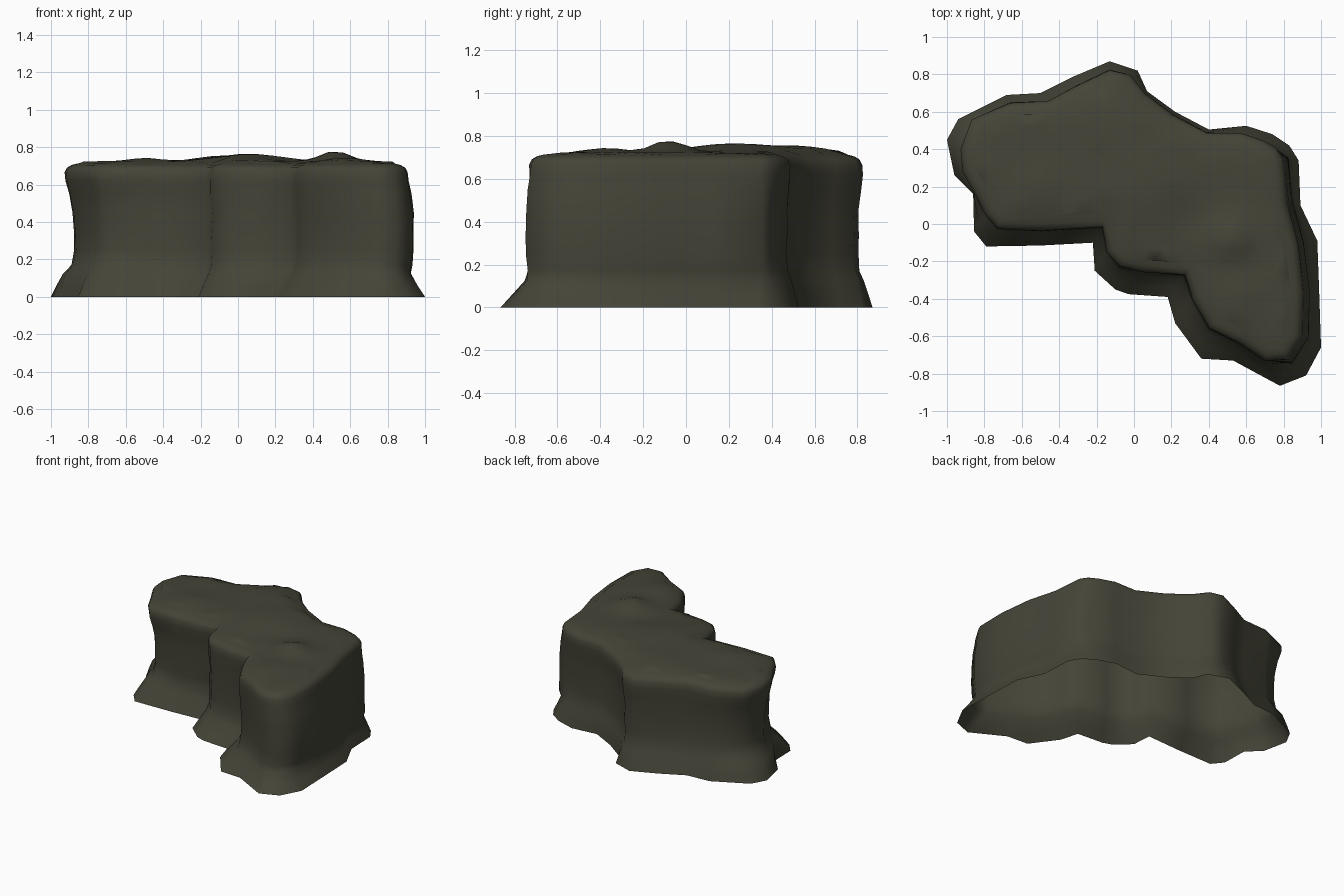
import bpy, bmesh, math
from mathutils import Vector, noise
from mathutils.geometry import delaunay_2d_cdt

if "Cube" in bpy.data.objects:
    bpy.data.objects.remove(bpy.data.objects["Cube"])

# Footprint at the ground and at the rim, counter-clockwise, paired point by point
FOOT = [(-1, .45), (-.96, .26), (-.86, .16), (-.855, -.04), (-.79, -.12), (-.5, -.115), (-.22, -.10),
        (-.21, -.25), (-.1, -.35), (-.03, -.375), (.18, -.39), (.22, -.53), (.36, -.72), (.53, -.73),
        (.78, -.865), (.92, -.81), (1, -.66), (.99, -.36), (.98, -.09), (.89, .1), (.88, .34),
        (.83, .42), (.74, .48), (.6, .525), (.4, .505), (.22, .6), (.07, .71), (.02, .82),
        (-.13, .87), (-.32, .79), (-.5, .7), (-.68, .69), (-.94, .56)]
RIM = [(-.93, .40), (-.92, .28), (-.85, .15), (-.80, .05), (-.73, -.03), (-.5, -.04), (-.17, -.02),
       (-.15, -.15), (-.08, -.23), (.04, -.26), (.27, -.275), (.31, -.40), (.40, -.56), (.56, -.64),
       (.70, -.735), (.83, -.725), (.905, -.6), (.91, -.36), (.88, -.1), (.82, .12), (.80, .35),
       (.76, .41), (.69, .45), (.57, .49), (.39, .49), (.2, .59), (.06, .70), (-.02, .80),
       (-.13, .825), (-.31, .74), (-.46, .66), (-.66, .65), (-.87, .56)]
FOOT = [Vector(p) for p in FOOT]
RIM = [Vector(p) for p in RIM]
N = len(RIM)

# Wall rings: height, blend from foot to rim, waist inset, rim rounding inset
RINGS = [(0, 0, 0, 0), (.06, .42, 0, 0), (.125, .86, .1, 0), (.17, .98, .7, 0), (.25, 1, .95, 0),
         (.34, 1, 1, 0), (.45, 1, .9, 0), (.55, 1, .5, 0), (.62, 1, .1, 0), (.665, 1, 0, .003),
         (.69, 1, 0, .016), (.704, 1, 0, .04), (.712, 1, 0, .07)]

# Bumps on the top: x, y, height, radius
BUMPS = [(.06, .22, .042, .26), (.52, -.08, .058, .11), (-.5, .2, .022, .11), (.3, .05, -.012, .1),
         (-.1, .55, .025, .18), (.57, -.38, .022, .12)]


def outward(pts, i):
    t = (pts[(i + 1) % N] - pts[i - 1]).normalized()
    return Vector((t.y, -t.x))


def waist(p):
    """How far the wall pulls in at mid height: deep on the left, bulging on the right."""
    if p.x < -.7:
        return .055
    if p.x > .75 and p.y < .38:
        return -.028
    return .022 if p.y > .4 else .014


def top_height(p):
    z = .722 + .004 * noise.noise(Vector((p.x * 5, p.y * 5, 3)))
    for x, y, h, r in BUMPS:
        z += h * math.exp(-((p.x - x) ** 2 + (p.y - y) ** 2) / r ** 2)
    return z


bm = bmesh.new()

# Rock walls, open underneath
rings = []
for z, blend, w, d in RINGS:
    ring = []
    for i in range(N):
        p = FOOT[i].lerp(RIM[i], blend)
        out = outward(RIM, i)
        p = p - out * (w * waist(RIM[i]) + d)
        if .15 < z < .65:
            p = p + out * noise.noise(Vector((p.x * 4, p.y * 4, z * 7))) * .01
        ring.append(bm.verts.new((p.x, p.y, z)))
    rings.append(ring)
for low, high in zip(rings, rings[1:]):
    for i in range(N):
        j = (i + 1) % N
        bm.faces.new((low[i], low[j], high[j], high[i]))

# Uneven top surface, filled inside the last ring
edge = [v.co.xy.copy() for v in rings[-1]]
pts = list(edge)
for a in range(-13, 14):
    for b in range(-13, 14):
        p = Vector((a * .075 + (b % 2) * .037, b * .065))
        if min((p - q).length for q in edge) > .05:
            pts.append(p)
out, _, faces, orig, _, _ = delaunay_2d_cdt(pts, [(i, (i + 1) % N) for i in range(N)], [], 1, 1e-5)
made = {}
for f in faces:
    vs = []
    for k in f:
        if k not in made:
            src = [s for s in orig[k] if s < N]
            made[k] = rings[-1][src[0]] if src else bm.verts.new((out[k].x, out[k].y, top_height(out[k])))
        vs.append(made[k])
    if len(set(vs)) > 2:
        bm.faces.new(vs)
for f in bm.faces:
    f.smooth = True

mesh = bpy.data.meshes.new("rock_cliff")
bm.to_mesh(mesh)
bm.free()
rock = bpy.data.objects.new("rock_cliff", mesh)
bpy.context.collection.objects.link(rock)

# Dark olive stone
stone = bpy.data.materials.new("dark olive stone")
stone.diffuse_color = (.058, .058, .039, 1)
stone.use_nodes = True
stone.node_tree.nodes["Principled BSDF"].inputs["Base Color"].default_value = stone.diffuse_color
mesh.materials.append(stone)
